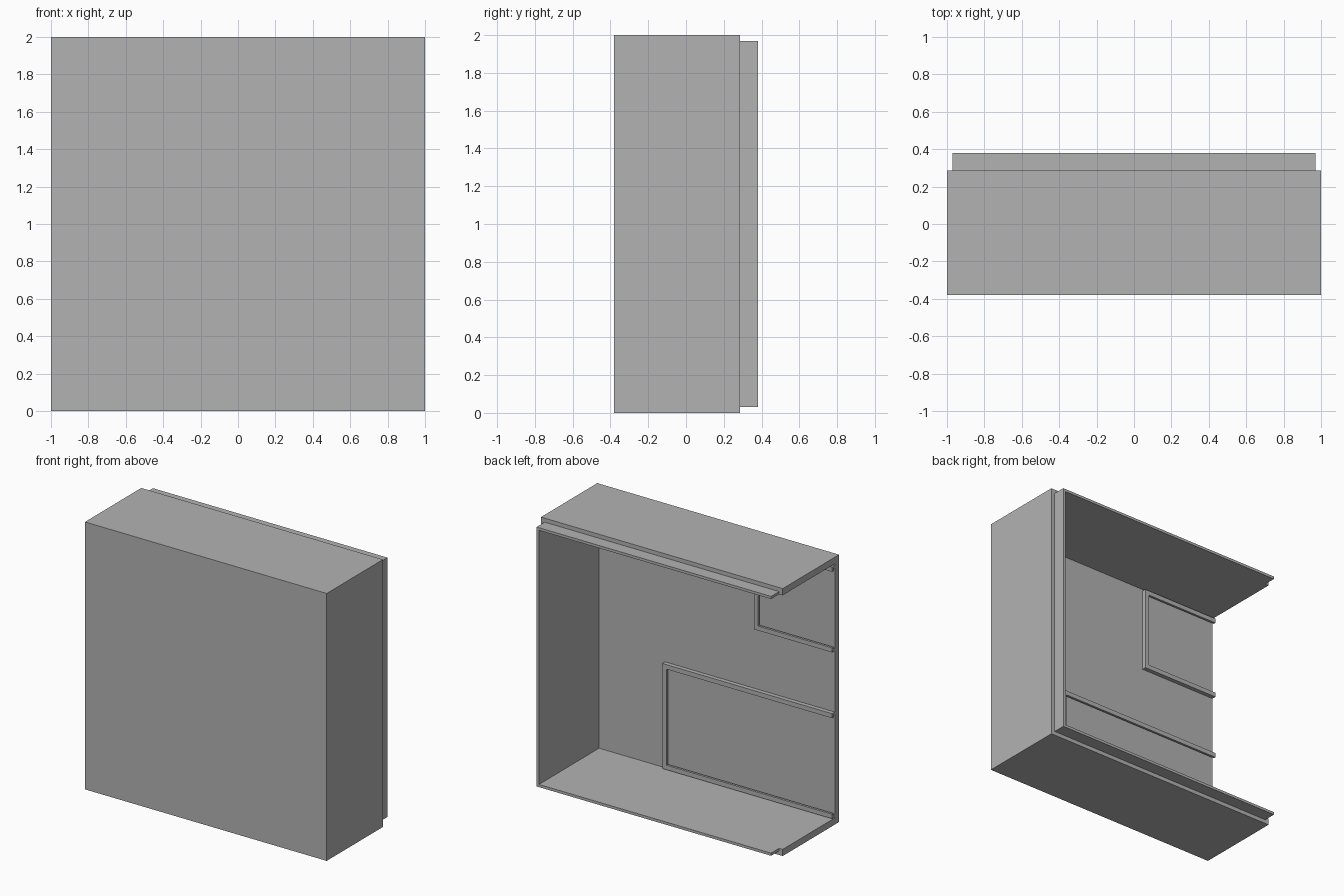
import bpy
import bmesh

if "Cube" in bpy.data.objects:
    bpy.data.objects.remove(bpy.data.objects["Cube"], do_unlink=True)

grey = bpy.data.materials.new("plain_grey")
grey.use_nodes = True
grey.diffuse_color = (0.45, 0.45, 0.45, 1)
grey.node_tree.nodes["Principled BSDF"].inputs["Base Color"].default_value = (0.45, 0.45, 0.45, 1)


def extrude_y(name, outline, y0, y1):
    """Solid made from an x-z outline pushed from y0 to y1."""
    bm = bmesh.new()
    face = bm.faces.new([bm.verts.new((x, y0, z)) for x, z in outline])
    new = bmesh.ops.extrude_face_region(bm, geom=[face])["geom"]
    moved = [v for v in new if isinstance(v, bmesh.types.BMVert)]
    bmesh.ops.translate(bm, verts=moved, vec=(0, y1 - y0, 0))
    bmesh.ops.recalc_face_normals(bm, faces=bm.faces)
    mesh = bpy.data.meshes.new(name)
    bm.to_mesh(mesh)
    bm.free()
    mesh.materials.append(grey)
    obj = bpy.data.objects.new(name, mesh)
    bpy.context.collection.objects.link(obj)
    return obj


def rect(x0, x1, z0, z1):
    return [(x0, z0), (x1, z0), (x1, z1), (x0, z1)]


def bracket(x0, x1, z0, z1, t):
    """U-shaped outline of thickness t, open towards -x."""
    return [(x0, z0), (x1, z0), (x1, z1), (x0, z1),
            (x0, z1 - t), (x1 - t, z1 - t), (x1 - t, z0 + t), (x0, z0 + t)]


def combine(target, tool, operation):
    mod = target.modifiers.new(operation.lower(), "BOOLEAN")
    mod.operation = operation
    mod.solver = "EXACT"
    mod.object = tool
    bpy.context.view_layer.objects.active = target
    bpy.ops.object.modifier_apply(modifier=mod.name)
    bpy.data.objects.remove(tool, do_unlink=True)


FRONT, INNER, SHOULDER, BACK = -0.38, -0.33, 0.285, 0.38
WALL, STEP = 0.05, 0.03

# Shell: hollow half case, open at the back and on the -x side
shell = extrude_y("case_shell", rect(-1, 1, 0, 2), FRONT, SHOULDER)
cavity = extrude_y("cavity", rect(-1.2, 1 - WALL, WALL, 2 - WALL), INNER, 1)
combine(shell, cavity, "DIFFERENCE")

# Mating lip, set in from the outer walls
extrude_y("back_lip", bracket(-1 + STEP, 1 - STEP, STEP, 2 - STEP, WALL - STEP), SHOULDER, BACK)

# Slide-in rails on the inside of the front panel: a thin base and an inward flange
rails = {"lower": (0.405, 0.056, 0.842), "upper": (-0.355, 1.30, 1.937)}
for name, (end, low, high) in rails.items():
    mid, top = INNER + 0.015, INNER + 0.032
    extrude_y(name + "_rail_base", bracket(-1, end, low, high, 0.018), INNER, mid)
    extrude_y(name + "_rail_flange", bracket(-1, end, low, high, 0.034), mid, top)
